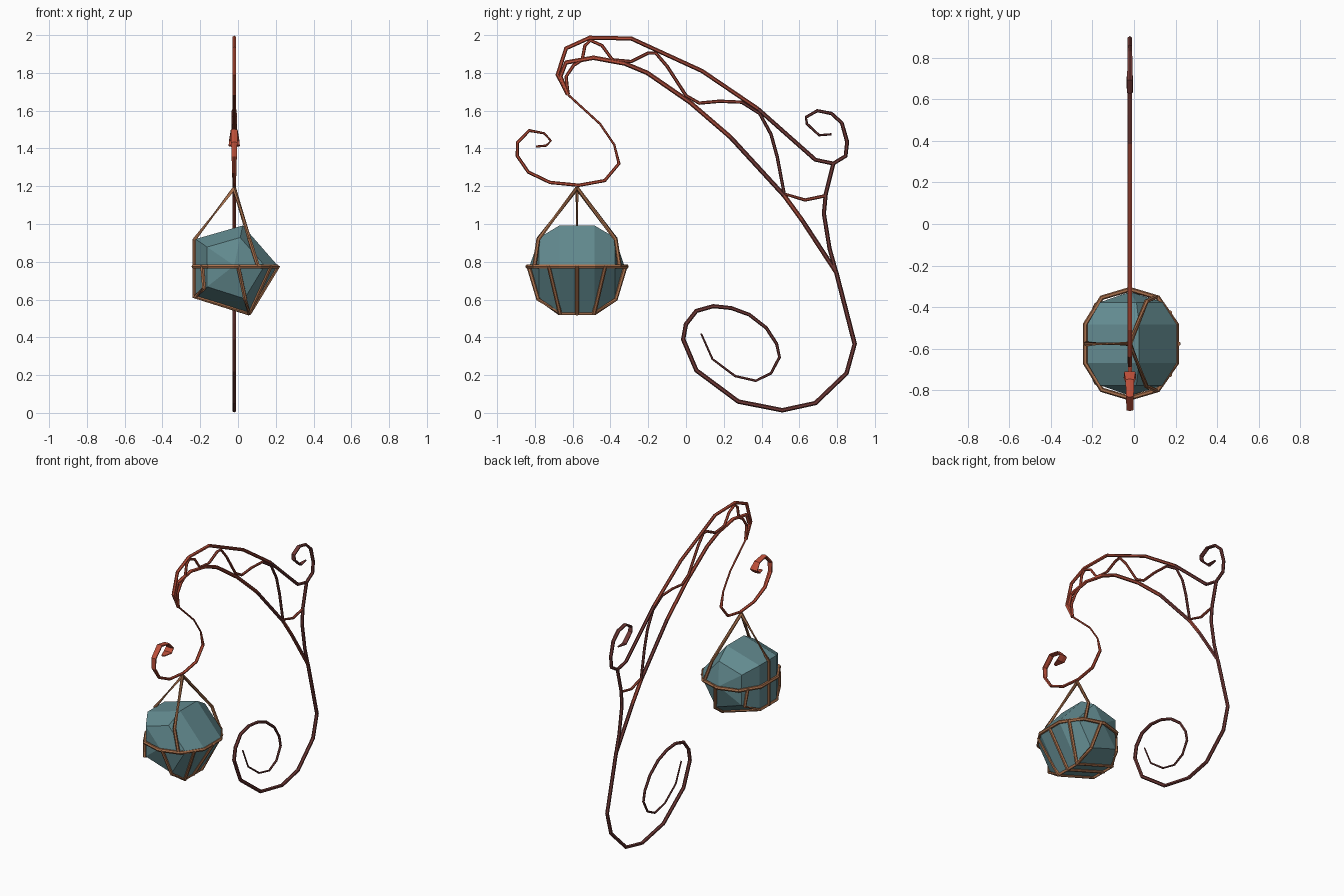
import bpy, bmesh, math
from mathutils import Vector

if "Cube" in bpy.data.objects:
    bpy.data.objects.remove(bpy.data.objects["Cube"])

def mat(name, srgb):
    m = bpy.data.materials.new(name)
    m.diffuse_color = [((c / 255 + .055) / 1.055) ** 2.4 for c in srgb] + [1]
    m.use_nodes = True
    m.node_tree.nodes["Principled BSDF"].inputs["Base Color"].default_value = m.diffuse_color
    return m

BRIGHT = mat("bright rust", (190, 80, 58))
RUST = mat("rust", (158, 70, 54))
DARK = mat("dark maroon iron", (112, 57, 54))
COPPER = mat("copper brown", (168, 112, 76))
TEAL = mat("teal grey stone", (98, 138, 143))
X0, YC, ZC = -.02, -.577, .78

def finish(name, bm, mats, rule=None):
    bmesh.ops.recalc_face_normals(bm, faces=bm.faces[:])
    if rule:
        for f in bm.faces:
            f.material_index = rule(f.calc_center_median())
    me = bpy.data.meshes.new(name)
    bm.to_mesh(me)
    bm.free()
    for m in mats:
        me.materials.append(m)
    ob = bpy.data.objects.new(name, me)
    bpy.context.collection.objects.link(ob)
    return ob

def tube(bm, pts, radii, side=None, closed=False, n=6):
    """Sweep an n-sided section; radii = list of (in-plane, sideways)."""
    P = [Vector(p) for p in pts]
    k, rings = len(P), []
    for i, p in enumerate(P):
        a = P[i - 1] if i or closed else p
        b = P[(i + 1) % k] if i < k - 1 or closed else p
        t = (b - a).normalized()
        s = side or (Vector((0, 0, 1)) if abs(t.z) < .8 else Vector((1, 0, 0)))
        s = (s - t * s.dot(t)).normalized()
        u = t.cross(s)
        r, w = radii[i]
        rings.append([bm.verts.new(p + u * r * math.cos(j * math.tau / n) + s * w * math.sin(j * math.tau / n))
                      for j in range(n)])
    for i in range(k if closed else k - 1):
        A, B = rings[i], rings[(i + 1) % k]
        for j in range(n):
            bm.faces.new((A[j], A[(j + 1) % n], B[(j + 1) % n], B[j]))
    if not closed:
        bm.faces.new(rings[0])
        bm.faces.new(rings[-1])

# brighter rust toward the front tip, darker iron toward the back and foot
def iron_rule(c):
    if c.z < .75 or c.y > .7 or c.y - .55 * c.z > -.55 and c.z > 1.25 and c.y > .2:
        return 2
    return 0 if c.y < -.35 else 1

def scroll(name, yz, width=lambda i, k: (.011, .011)):
    bm = bmesh.new()
    tube(bm, [(X0, y, z) for y, z in yz], [width(i, len(yz)) for i in range(len(yz))], Vector((1, 0, 0)))
    finish(name, bm, [BRIGHT, RUST, DARK], iron_rule)

# lower scroll running up into the inner beam
def main_w(i, k):
    r = min(.012, .005 + .0006 * i)
    return r, r
scroll("lower_scroll_and_inner_beam", [
    (.08, .42), (.14, .285), (.26, .195), (.37, .17), (.45, .21), (.495, .295), (.48, .365),
    (.425, .45), (.335, .52), (.24, .555), (.145, .565), (.055, .54), (0, .47), (-.015, .39),
    (.055, .225), (.277, .06), (.51, .014), (.685, .052), (.85, .21), (.893, .365), (.795, .745),
    (.615, 1.02), (.52, 1.15), (.235, 1.46), (.02, 1.645), (-.205, 1.8), (-.325, 1.85),
    (-.49, 1.88), (-.635, 1.855), (-.665, 1.78), (-.625, 1.685)], main_w)

# front hook, with a broad flared tip, pinched above the hook
def hook_w(i, k):
    w = [.012, .034, .032, .024, .021, .019, .016, .013][i] if i < 8 else .011
    return (.006 if i < 4 else .009, w) if i < 12 else (.006, .006)
scroll("front_hook", [
    (-.795, 1.41), (-.74, 1.415), (-.715, 1.44), (-.75, 1.48), (-.83, 1.495), (-.893, 1.43),
    (-.893, 1.36), (-.835, 1.275), (-.72, 1.22), (-.567, 1.205), (-.43, 1.23), (-.355, 1.32),
    (-.38, 1.42), (-.455, 1.53), (-.625, 1.685)], hook_w)

# outer beam ending in the rear curl
def outer_w(i, k):
    e = k - 1 - i
    return (.011, .011) if e > 6 else (.006 + .0007 * e, .019 - .001 * e if e else .006)
scroll("outer_beam_and_rear_curl", [
    (-.625, 1.685), (-.68, 1.79), (-.635, 1.93), (-.51, 1.986), (-.29, 1.982), (.085, 1.81),
    (.38, 1.61), (.685, 1.34), (.78, 1.32), (.845, 1.36), (.853, 1.435), (.825, 1.535),
    (.77, 1.585), (.695, 1.6), (.635, 1.565), (.64, 1.53), (.705, 1.47), (.77, 1.475)], outer_w)

# wavy filler strip between the beams, and the rear brace
scroll("wavy_filler", [
    (.74, 1.15), (.63, 1.127), (.52, 1.16), (.483, 1.355), (.45, 1.475), (.39, 1.585), (.295, 1.645),
    (.177, 1.65), (.07, 1.64), (0, 1.68), (-.1, 1.835), (-.16, 1.905), (-.2, 1.905), (-.29, 1.86),
    (-.39, 1.87), (-.445, 1.945), (-.505, 1.972), (-.535, 1.945), (-.55, 1.868), (-.595, 1.84),
    (-.635, 1.78), (-.625, 1.69)], lambda i, k: (.009, .009))
scroll("rear_brace", [(.795, .745), (.76, .87), (.73, 1.055), (.74, 1.16), (.78, 1.32)])

# hanging stone: five-sided rings about the y axis with pointed ends
PENT = [(-.205, .14), (.045, .212), (.23, 0), (.078, -.25), (-.205, -.16)]
bm = bmesh.new()
rows = [[bm.verts.new((X0 + x * s, YC + dy, ZC + z * s)) for x, z in PENT]
        for dy, s in ((-.2, .7), (-.093, 1), (.093, 1), (.2, .7))]
for A, B in zip(rows, rows[1:]):
    for j in range(5):
        bm.faces.new((A[j], A[(j + 1) % 5], B[(j + 1) % 5], B[j]))
for row, dy in ((rows[0], -.25), (rows[-1], .25)):
    tip = bm.verts.new((X0, YC + dy, ZC))
    for j in range(5):
        bm.faces.new((row[j], row[(j + 1) % 5], tip))
finish("hanging_stone", bm, [TEAL])

# copper cage; rods are given relative to the stone's centre
bm = bmesh.new()
def rod(pts, closed=False, r=.011):
    tube(bm, [(X0 + x, YC + y, ZC + z) for x, y, z in pts], [(r, r)] * len(pts), closed=closed)

# waist ring
rod([(x * sx, y * sy, -.005) for x, y, sx, sy in (
    (0, .262, 1, 1), (.135, .222, 1, 1), (.225, .093, 1, 1), (.225, .093, 1, -1), (.135, .222, 1, -1),
    (0, .262, 1, -1), (.135, .222, -1, -1), (.215, .093, -1, -1), (.215, .093, -1, 1),
    (.135, .222, -1, 1))], True, .012)
# rear hanger, rib and bottom rail
rod([(0, 0, .41), (-.213, 0, .135), (-.213, 0, -.165), (.08, 0, -.255)])
rod([(.235, 0, 0), (.08, 0, -.255)])
# bottom edge rails
rod([(.08, -.093, -.255), (.08, .093, -.255), (-.21, .093, -.165), (-.21, -.093, -.165)], True, .009)
for s in (-1, 1):
    rod([(0, 0, .41), (.08, .205 * s, .14), (.125, .225 * s, 0)])            # side hanger
    rod([(.195, .15 * s, 0), (.08, .09 * s, -.255)])                          # right rib
    rod([(.02, .258 * s, 0), (.058, .205 * s, -.178), (.08, .09 * s, -.255)])  # end rib
    rod([(-.17, .17 * s, 0), (-.16, .19 * s, -.12), (-.205, .093 * s, -.165)])  # left rib
finish("copper_cage", bm, [COPPER])
